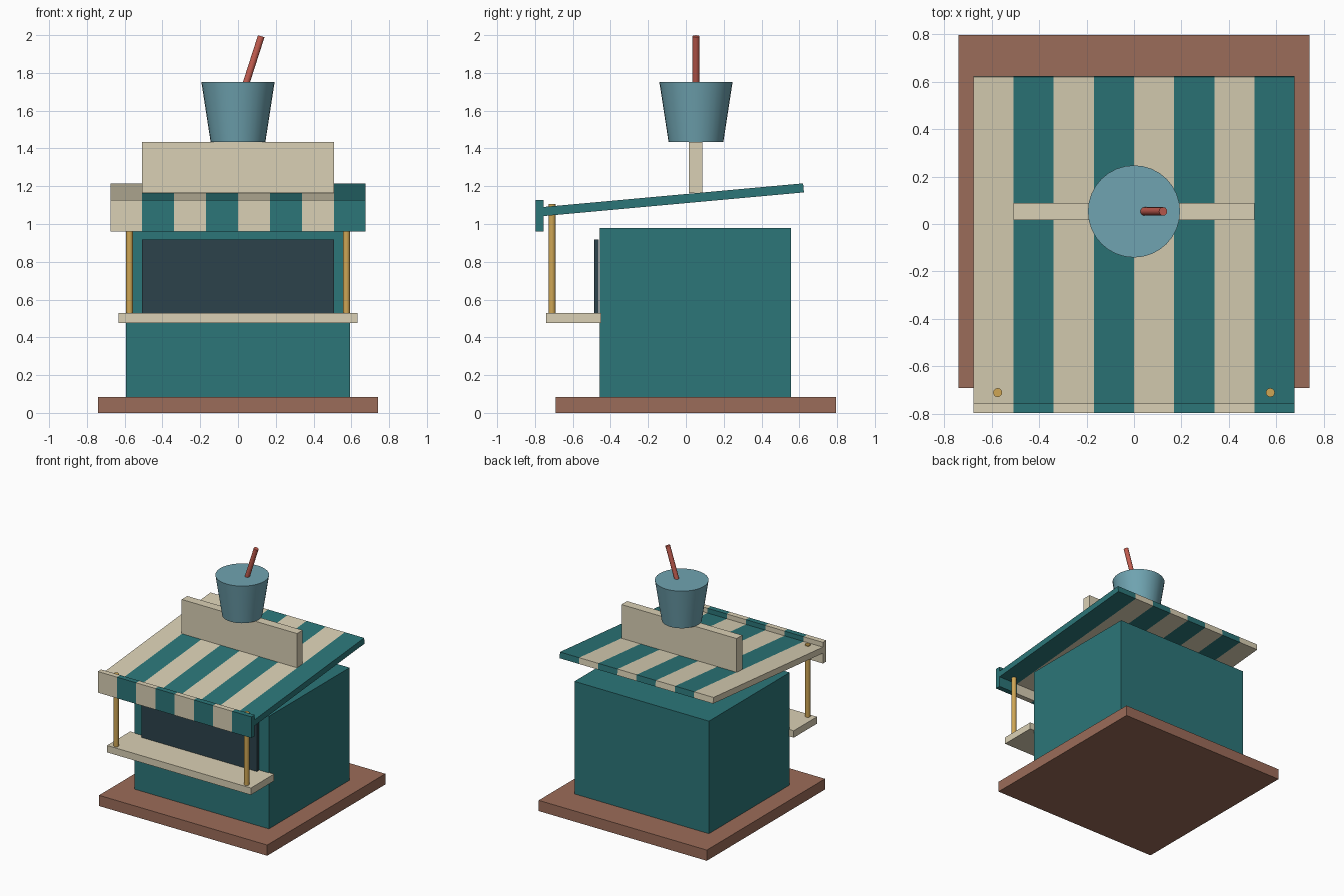
import bpy
import math
from mathutils import Vector

if "Cube" in bpy.data.objects:
    bpy.data.objects.remove(bpy.data.objects["Cube"])


def material(name, rgb):
    m = bpy.data.materials.new(name)
    m.diffuse_color = (*rgb, 1)
    m.use_nodes = True
    m.node_tree.nodes["Principled BSDF"].inputs["Base Color"].default_value = m.diffuse_color
    return m


TEAL = material("teal", (0.025, 0.18, 0.19))
CREAM = material("cream", (0.70, 0.63, 0.46))
BROWN = material("brown", (0.33, 0.15, 0.10))
DARK = material("dark", (0.025, 0.055, 0.07))
GOLD = material("gold", (0.62, 0.38, 0.09))
BLUE = material("blue", (0.16, 0.37, 0.44))
RED = material("red", (0.55, 0.11, 0.08))


def box(name, x, y, z, mat, tilt=0):
    """Box from (min, max) ranges, tilted about its own x axis."""
    bpy.ops.mesh.primitive_cube_add(
        size=1, location=[(a + b) / 2 for a, b in (x, y, z)], rotation=(tilt, 0, 0))
    ob = bpy.context.object
    ob.name = name
    ob.scale = [b - a for a, b in (x, y, z)]
    ob.data.materials.append(mat)
    return ob


def rod(name, p, q, r1, r2, mat, sides):
    """Round part between two points with a radius at each end."""
    p, q = Vector(p), Vector(q)
    d = q - p
    bpy.ops.mesh.primitive_cone_add(
        vertices=sides, radius1=r1, radius2=r2, depth=d.length,
        location=(p + q) / 2, rotation=d.to_track_quat('Z', 'Y').to_euler())
    ob = bpy.context.object
    ob.name = name
    ob.data.materials.append(mat)
    bpy.ops.object.shade_smooth_by_angle(angle=math.radians(40))
    return ob


# Stand: base, hut, serving window and counter
box("base_slab", (-0.74, 0.74), (-0.69, 0.795), (0, 0.085), BROWN)
box("hut_body", (-0.592, 0.592), (-0.457, 0.557), (0.085, 0.98), TEAL)
box("serving_window", (-0.507, 0.507), (-0.487, -0.462), (0.53, 0.917), DARK)
box("counter", (-0.633, 0.633), (-0.742, -0.45), (0.475, 0.53), CREAM)

# Striped awning with hanging front valance
W = 0.169
for i in range(8):
    x = ((i - 4) * W, (i - 3) * W)
    mat = TEAL if i % 2 else CREAM
    box(f"awning_stripe_{i + 1}", x, (-0.771, 0.625), (1.104, 1.152), mat,
        math.radians(5.2))
    box(f"valance_stripe_{i + 1}", x, (-0.797, -0.755), (0.96, 1.128), mat)

# Awning posts
for side, label in ((-1, "left"), (1, "right")):
    x = side * 0.574
    rod(f"{label}_post", (x, -0.71, 0.525), (x, -0.71, 1.105), 0.019, 0.019, GOLD, 12)

# Rooftop sign board with cup and straw
box("sign_board", (-0.507, 0.507), (0.017, 0.088), (1.163, 1.435), CREAM)
rod("cup", (0, 0.053, 1.435), (0, 0.053, 1.753), 0.145, 0.194, BLUE, 32)
rod("straw", (0.022, 0.053, 1.68), (0.123, 0.053, 1.994), 0.018, 0.018, RED, 12)
